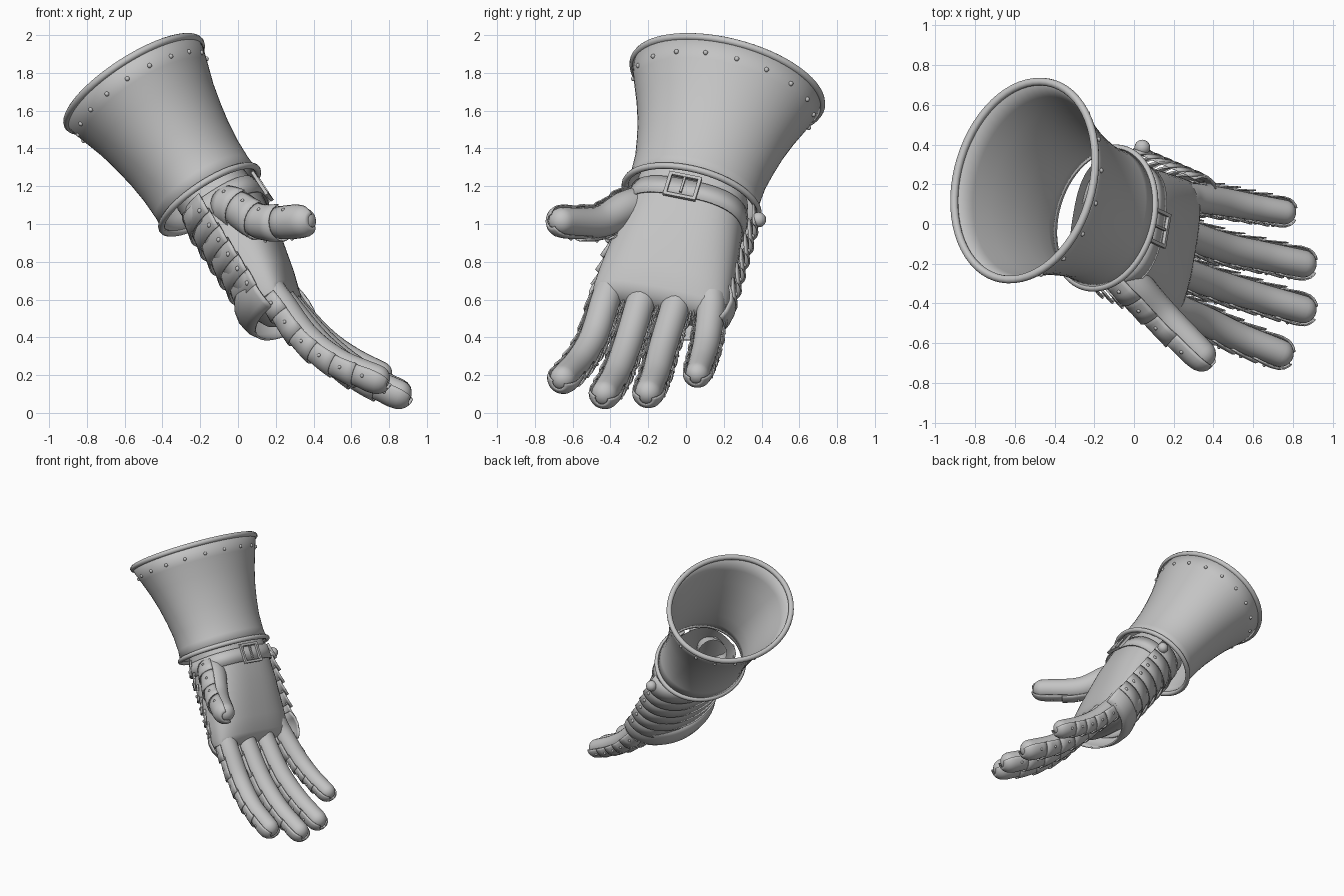
import bpy, bmesh, math
from mathutils import Vector, Matrix

if "Cube" in bpy.data.objects:
    bpy.data.objects.remove(bpy.data.objects["Cube"])

# hand frame: U across (towards little finger), V out of the palm, W towards the fingers
W = Vector((0.53, -0.25, -0.81)).normalized()
U = Vector((0.16, 0.965, -0.19))
U = (U - W * U.dot(W)).normalized()
V = W.cross(U) if W.cross(U).x > 0 else U.cross(W)
ORIGIN = Vector((-0.15, 0.03, 1.13))

steel = bpy.data.materials.new("steel_grey")
steel.diffuse_color = (0.55, 0.55, 0.55, 1)
steel.use_nodes = True
steel.node_tree.nodes["Principled BSDF"].inputs["Base Color"].default_value = steel.diffuse_color


def L(u, v, w):
    return ORIGIN + U * u + V * v + W * w


def grid(bm, rows, wrap_row=True, wrap_col=False, cap=False):
    vs = [[bm.verts.new(p) for p in r] for r in rows]
    n, m = len(vs), len(vs[0])
    for i in range(n if wrap_col else n - 1):
        for j in range(m if wrap_row else m - 1):
            a, b = vs[i], vs[(i + 1) % n]
            k = (j + 1) % m
            bm.faces.new((a[j], a[k], b[k], b[j]))
    if cap:
        bm.faces.new(vs[-1])


def finish(name, bm, thick=0.0):
    bmesh.ops.recalc_face_normals(bm, faces=bm.faces)
    me = bpy.data.meshes.new(name)
    bm.to_mesh(me)
    bm.free()
    me.materials.append(steel)
    me.shade_smooth()
    me.set_sharp_from_angle(angle=math.radians(40))
    ob = bpy.data.objects.new(name, me)
    bpy.context.collection.objects.link(ob)
    if thick:
        s = ob.modifiers.new("thickness", 'SOLIDIFY')
        s.thickness, s.offset = thick, 0
    return ob


def ellipse(a, b, w, n=64):
    return [L(a * math.cos(t), b * math.sin(t), w) for t in (2 * math.pi * i / n for i in range(n))]


def tube(bm, pts, r, n=10):
    # closed round bar through pts
    rows = []
    for i, p in enumerate(pts):
        t = (pts[(i + 1) % len(pts)] - pts[i - 1]).normalized()
        s = t.cross(W).normalized() if abs(t.dot(W)) < 0.9 else t.cross(V).normalized()
        q = s.cross(t)
        rows.append([p + s * r * math.cos(2 * math.pi * k / n) + q * r * math.sin(2 * math.pi * k / n)
                     for k in range(n)])
    grid(bm, rows, wrap_col=True)


def rivet(bm, p, r=0.013):
    bmesh.ops.create_uvsphere(bm, u_segments=10, v_segments=6, radius=r, matrix=Matrix.Translation(p))


def path(pts, steps=10):
    # smooth curve through the joints
    p = [2 * pts[0] - pts[1]] + pts + [2 * pts[-1] - pts[-2]]
    out = []
    for i in range(1, len(p) - 2):
        a, b, c, d = p[i - 1:i + 3]
        for k in range(steps):
            t = k / steps
            out.append(0.5 * (2 * b + (c - a) * t + (2 * a - 5 * b + 4 * c - d) * t * t
                              + (3 * b - a - 3 * c + d) * t ** 3))
    return out + [pts[-1]]


# flared cuff
LEN = 0.755
prof = [(0, .355, .29), (.1, .345, .285), (.25, .35, .288), (.4, .37, .30), (.55, .395, .32),
        (.7, .43, .345), (.85, .472, .38), (1, .515, .415)]
bm = bmesh.new()
grid(bm, [ellipse(a, b, -LEN * t) for t, a, b in prof])
finish("cuff", bm, 0.015)
for name, a, b, w, r in (("cuff_top_rim", .515, .415, -LEN, .02), ("cuff_wrist_rim", .365, .298, 0, .018)):
    bm = bmesh.new()
    tube(bm, ellipse(a, b, w), r)
    finish(name, bm)
bm = bmesh.new()
for p in ellipse(.492, .397, -LEN * .89, 18):
    rivet(bm, p)
finish("cuff_rivets", bm)


# glove body
def section(a, top, bot, w, n=56):
    row = []
    for i in range(n):
        t = 2 * math.pi * i / n
        c, s = math.cos(t), math.sin(t)
        f = lambda x: math.copysign(abs(x) ** 0.75, x)
        row.append(L(a * f(c), (top if s > 0 else bot) * f(s), w))
    return row


bm = bmesh.new()
grid(bm, [section(*s) for s in ((.30, .24, .17, -.03), (.31, .25, .17, .1), (.335, .225, .165, .3),
                                (.36, .165, .16, .55), (.365, .13, .15, .66), (.36, .105, .13, .7),
                                (.32, .05, .08, .73))], cap=True)
finish("glove_palm", bm)

# wrist strap and buckle
bm = bmesh.new()
grid(bm, [section(.318, .257, .177, .05), section(.322, .26, .18, .155)])
finish("wrist_strap", bm, 0.01)
bm = bmesh.new()
corners = [L(-.016 + x * .08, .272, .103 + y * .065) for x, y in ((-1, -1), (1, -1), (1, 1), (-1, 1))]
for i in range(4):
    a, b = corners[i], corners[(i + 1) % 4]
    d = (b - a).normalized()
    s = d.cross(V) * .009
    e = d * .009
    for o in (V * .009,):
        grid(bm, [[q + s + o, q - s + o, q - s - o, q + s - o] for q in (a - e, b + e)], cap=True)
grid(bm, [[L(-.016 + x, .278 + y, w) for x, y in ((-.006, -.006), (.006, -.006), (.006, .006), (-.006, .006))]
          for w in (.05, .145)], cap=True)
finish("strap_buckle", bm)


# overlapping plates over the back of the hand
def back_arc(a, b, w, n=36):
    out = []
    for i in range(n + 1):
        t = math.radians(198 + 180 * i / n)
        out.append(L(a * math.cos(t), .05 + b * math.sin(t), w))
    return out


riv = bmesh.new()
for i in range(6):
    w0 = .03 + .095 * i
    a = .375 + .002 * i
    bm = bmesh.new()
    grid(bm, [back_arc(a - .012, .228, w0), back_arc(a + .004, .238, w0 + .06), back_arc(a + .025, .252, w0 + .12)],
         wrap_row=False)
    finish("hand_plate_%d" % (i + 1), bm, 0.01)
    arc = back_arc(a + .014, .247, w0 + .08)
    rivet(riv, arc[2])
    rivet(riv, arc[-3])
bm = bmesh.new()
grid(bm, [back_arc(a, b, w) for a, b, w in ((.37, .235, .56), (.395, .262, .61), (.405, .272, .66),
                                            (.395, .262, .72), (.375, .235, .765))], wrap_row=False)
finish("knuckle_plate", bm, 0.012)
# round boss on the little finger side of the wrist
bmesh.ops.create_uvsphere(riv, u_segments=16, v_segments=10, radius=.04,
                          matrix=Matrix.Translation(L(.395, .09, .10)))
finish("hand_rivets", riv)


# fingers: soft tube with a rounded tip, plus overlapping half-round plates
def digit(name, pts, r0, r1, back, plates, start):
    c = path([Vector(p) for p in pts])
    n = len(c)
    frames = []
    for i in range(n):
        t = (c[min(i + 1, n - 1)] - c[max(i - 1, 0)]).normalized()
        bk = (back - t * back.dot(t)).normalized()
        frames.append((t, bk, t.cross(bk)))

    def at(f):
        x = min(max(f, 0), 1) * (n - 1)
        i = min(int(x), n - 2)
        return c[i].lerp(c[i + 1], x - i), frames[round(x)], r0 + (r1 - r0) * f

    def ring(p, fr, r, k=20, span=None):
        if span is None:
            angs = [2 * math.pi * j / k for j in range(k)]
        else:
            angs = [span * (2 * j / k - 1) for j in range(k + 1)]
        return [p + (fr[1] * math.cos(x) + fr[2] * math.sin(x)) * r for x in angs]

    bm = bmesh.new()
    rows = [ring(c[i], frames[i], r0 + (r1 - r0) * i / (n - 1)) for i in range(n)]
    for k in range(1, 7):
        x = math.pi / 2 * k / 6.5
        rows.append(ring(c[-1] + frames[-1][0] * r1 * math.sin(x), frames[-1], r1 * math.cos(x)))
    grid(bm, rows, cap=True)
    finish(name + "_glove", bm)

    bm, rv = bmesh.new(), bmesh.new()
    step = (1 - start) / plates
    span = math.radians(100)
    for k in range(plates):
        f0 = start + step * k
        rows = []
        for j in range(4):
            p, fr, r = at(f0 + step * 1.2 * j / 3)
            rows.append(ring(p, fr, r + .004 + .015 * j / 3, 16, span))
        if k == plates - 1:
            # fingertip cap
            rows = rows[:3]
            t = frames[-1][0]
            for x in (0, .3, .6, .9, 1.15):
                rows.append(ring(c[-1] + t * (r1 + .012) * math.sin(x), frames[-1],
                                 (r1 + .012) * math.cos(x), 16, span))
        grid(bm, rows, wrap_row=False)
        p, fr, r = at(f0 + step * .6)
        for sgn in (-1, 1):
            rivet(rv, p + (fr[1] * .4 + fr[2] * .917 * sgn) * (r + .014), .01)
    finish(name + "_plates", bm, 0.007)
    finish(name + "_rivets", rv)


digits = {
    "index_finger": [(.16, -.40, .66), (.22, -.43, .585), (.36, -.49, .40), (.53, -.57, .27), (.735, -.65, .185)],
    "middle_finger": [(.19, -.22, .65), (.25, -.245, .57), (.43, -.31, .36), (.63, -.37, .205), (.85, -.43, .105)],
    "ring_finger": [(.22, -.04, .63), (.28, -.06, .55), (.46, -.12, .355), (.65, -.16, .21), (.85, -.20, .11)],
    "little_finger": [(.25, .13, .61), (.31, .13, .53), (.46, .11, .38), (.60, .085, .285), (.755, .06, .21)],
}
for name, pts in digits.items():
    digit(name, pts, .08, .062 if name == "little_finger" else .07, -V, 6, .16)
digit("thumb", [(-.10, -.20, 1.10), (.0, -.31, 1.085), (.14, -.46, 1.01), (.34, -.655, 1.015)],
      .105, .073, Vector((-.65, -.65, -.35)), 4, .12)
